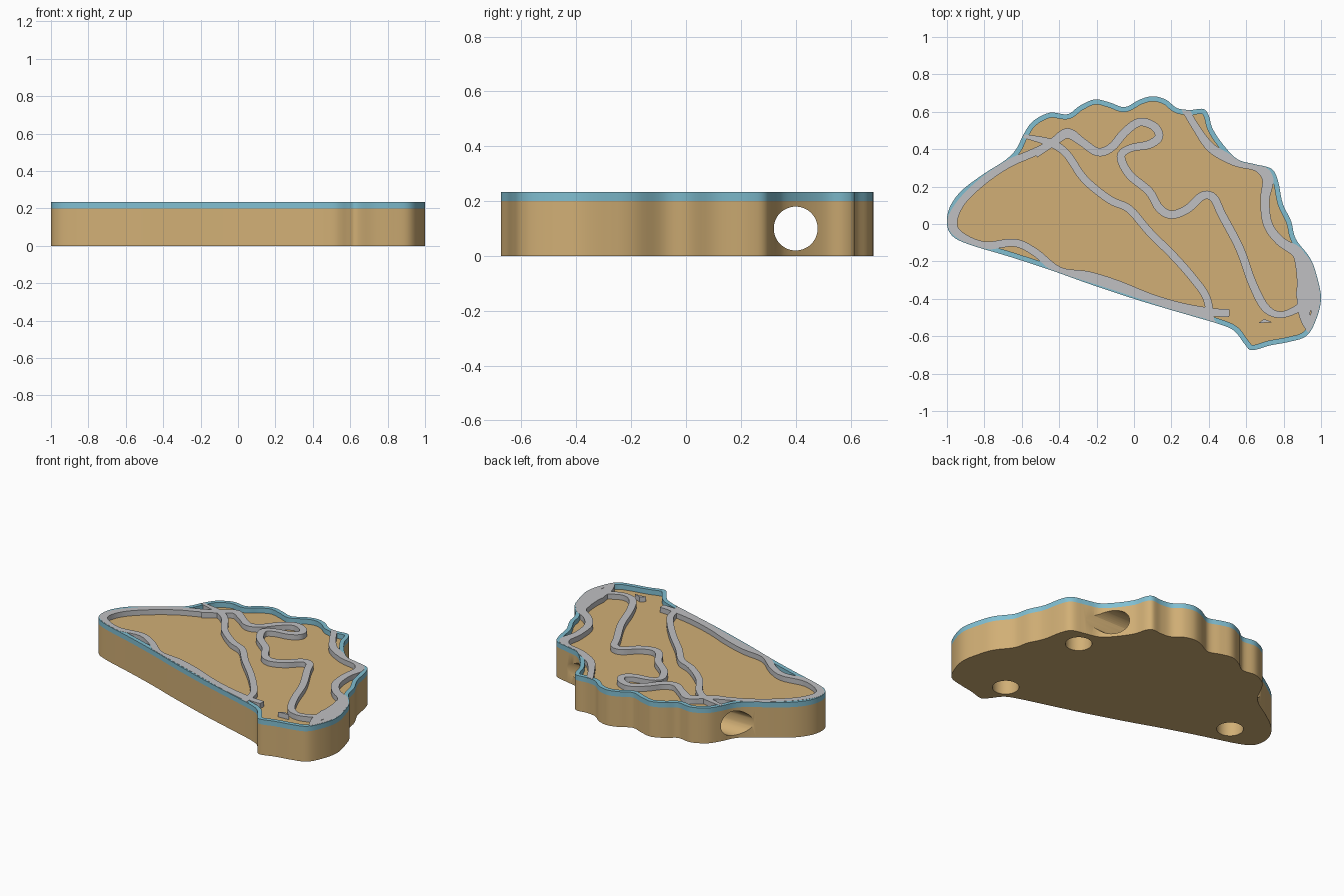
import bpy, bmesh, math
from mathutils import Vector

if "Cube" in bpy.data.objects:
    bpy.data.objects.remove(bpy.data.objects["Cube"])

FLOOR, TOP = 0.2, 0.233


def material(name, rgb):
    m = bpy.data.materials.new(name)
    m.diffuse_color = (*rgb, 1)
    m.use_nodes = True
    m.node_tree.nodes["Principled BSDF"].inputs["Base Color"].default_value = m.diffuse_color
    return m


TAN = material("sand tan", (0.64, 0.43, 0.18))
BLUE = material("shore blue", (0.22, 0.52, 0.64))
GREY = material("path grey", (0.53, 0.53, 0.54))


def smooth(pts, closed, steps=5):
    """Catmull-Rom curve through the points (any number of components)."""
    pts = [Vector(p) for p in pts]
    n = len(pts)
    pick = (lambda i: pts[i % n]) if closed else (lambda i: pts[max(0, min(n - 1, i))])
    out = []
    for i in range(n if closed else n - 1):
        a, b, c, d = (pick(i + k) for k in (-1, 0, 1, 2))
        for s in range(steps):
            t = s / steps
            out.append(0.5 * (2 * b + (c - a) * t + (2 * a - 5 * b + 4 * c - d) * t * t
                              + (3 * b - a - 3 * c + d) * t ** 3))
    return out if closed else out + [pts[-1]]


def finish(name, bm, mat):
    bmesh.ops.recalc_face_normals(bm, faces=bm.faces)
    me = bpy.data.meshes.new(name)
    bm.to_mesh(me)
    bm.free()
    me.materials.append(mat)
    ob = bpy.data.objects.new(name, me)
    bpy.context.collection.objects.link(ob)
    return ob


def shade(ob):
    bpy.ops.object.select_all(action='DESELECT')
    ob.select_set(True)
    bpy.context.view_layer.objects.active = ob
    bpy.ops.object.shade_smooth_by_angle(angle=math.radians(35))


def prism(name, poly, z0, z1, mat):
    bm = bmesh.new()
    f = bm.faces.new([bm.verts.new((p[0], p[1], z0)) for p in poly])
    r = bmesh.ops.extrude_face_region(bm, geom=[f])
    for v in r["geom"]:
        if isinstance(v, bmesh.types.BMVert):
            v.co.z = z1
    return finish(name, bm, mat)


def strip(name, left, right, z0, z1, mat, closed=False):
    """Solid band between two matching side lines."""
    bm = bmesh.new()
    rows = [[bm.verts.new((p[0], p[1], z)) for p, z in
             ((a, z0), (b, z0), (b, z1), (a, z1))] for a, b in zip(left, right)]
    pairs = list(zip(rows, rows[1:]))
    if closed:
        pairs.append((rows[-1], rows[0]))
    else:
        bm.faces.new(rows[0])
        bm.faces.new(rows[-1])
    for p, q in pairs:
        for k in range(4):
            bm.faces.new((p[k], p[(k + 1) % 4], q[(k + 1) % 4], q[k]))
    return finish(name, bm, mat)


def normals(line, closed):
    n = len(line)
    out = []
    for i in range(n):
        a = line[i - 1] if closed or i else line[0]
        b = line[(i + 1) % n] if closed else line[min(i + 1, n - 1)]
        t = (b.xy - a.xy).normalized()
        out.append(Vector((t.y, -t.x)))
    return out


# Island outline, clockwise from the left tip
outline = smooth([
    (-1, 0), (-.985, .09), (-.92, .18), (-.8, .27), (-.69, .34), (-.63, .4), (-.59, .48),
    (-.54, .55), (-.45, .595), (-.355, .587), (-.29, .632), (-.21, .666), (-.13, .65),
    (-.05, .625), (.03, .665), (.1, .683), (.17, .665), (.23, .62), (.3, .61), (.37, .615),
    (.4, .58), (.42, .51), (.48, .42), (.555, .345), (.645, .32), (.735, .295), (.77, .23),
    (.795, .11), (.84, .015), (.865, -.08), (.94, -.18), (.975, -.27), (1, -.4), (.97, -.52),
    (.92, -.6), (.83, -.63), (.725, -.65), (.63, -.675), (.59, -.64), (.54, -.575),
    (.47, -.54), (.32, -.495), (.165, -.45), (0, -.4), (-.24, -.32), (-.45, -.245),
    (-.665, -.175), (-.88, -.11), (-.97, -.065)], True)
side = normals(outline, True)
inner = [p + n * 0.027 for p, n in zip(outline, side)]
limit = [p + n * 0.004 for p, n in zip(outline, side)]

# Slab with a cross bore and three blind sockets underneath
slab = prism("base_slab", outline, 0, FLOOR, TAN)


def bore(name, loc, depth, rot=(0, 0, 0)):
    bpy.ops.mesh.primitive_cylinder_add(vertices=48, radius=0.08, depth=depth,
                                        location=loc, rotation=rot)
    c = bpy.context.object
    c.name = name
    c.data.materials.append(TAN)
    m = slab.modifiers.new(name, 'BOOLEAN')
    m.operation, m.solver, m.object = 'DIFFERENCE', 'EXACT', c
    bpy.context.view_layer.objects.active = slab
    bpy.ops.object.modifier_apply(modifier=name)
    bpy.data.objects.remove(c)


bore("cross_bore", (0, .4, .1), 3, (0, math.pi / 2, 0))
for i, (x, y) in enumerate([(.6, .2), (.6, -.48), (-.75, 0)]):
    bore(f"socket_{i}", (x, y, 0), 0.24)
shade(slab)

# Raised rim along the shore
shade(strip("shore_rim", outline, inner, FLOOR, TOP, BLUE, True))


def clip(p):
    """Keep a point inside the shore line."""
    inside, n = False, len(limit)
    for i in range(n):
        a, b = limit[i - 1], limit[i]
        if (a.y > p.y) != (b.y > p.y) and p.x < a.x + (p.y - a.y) * (b.x - a.x) / (b.y - a.y):
            inside = not inside
    return p if inside else min(limit, key=lambda q: (q - p).length)


def path(name, pts, width):
    line = smooth([(*p, width, )[:3] if len(p) == 2 else p for p in pts], False)
    nrm = normals(line, False)
    left = [clip(p.xy + n * p.z / 2) for p, n in zip(line, nrm)]
    right = [clip(p.xy - n * p.z / 2) for p, n in zip(line, nrm)]
    shade(strip(name, left, right, FLOOR, TOP + .001, GREY))


# Raised paths; a third number sets a local width
path("middle_path", [
    (-.59, .47, .02), (-.45, .435), (-.36, .375), (-.265, .24), (-.13, .13), (-.025, .08),
    (.08, -.04), (.215, -.175), (.32, -.295), (.39, -.4), (.41, -.535)], .042)
path("winding_path", [
    (-.53, .375), (-.43, .44), (-.355, .485, .055), (-.28, .44), (-.195, .385), (-.12, .41),
    (-.05, .49), (.03, .545), (.11, .52), (.133, .465), (.08, .425), (-.02, .405, .04),
    (-.07, .36), (-.025, .265), (.08, .175), (.135, .085), (.2, .05), (.285, .08),
    (.365, .15), (.425, .14), (.47, .05), (.565, -.13), (.63, -.31), (.7, -.445),
    (.78, -.485, .035), (.87, -.455, .04), (.93, -.4)], .045)
path("west_shore_path", [
    (-.43, .44, .03), (-.53, .385), (-.665, .325), (-.8, .235), (-.92, .12), (-.972, .01, .055),
    (-.93, -.06), (-.8, -.115), (-.64, -.1), (-.53, -.15), (-.4, -.25), (-.24, -.275),
    (-.08, -.325), (.08, -.39), (.245, -.44), (.41, -.47), (.51, -.477)], .042)
path("south_shore_path", [
    (-.4, -.25), (-.24, -.3), (0, -.378), (.2, -.445), (.42, -.505)], .022)
path("east_shore_path", [
    (.27, .62, .04), (.335, .51, .04), (.415, .405), (.54, .335), (.66, .305), (.715, .24, .06),
    (.7, .13), (.715, 0), (.78, -.09), (.87, -.15, .06), (.9, -.22, .075), (.915, -.3, .09),
    (.93, -.38, .13), (.91, -.46, .07), (.925, -.53, .05), (.95, -.58, .03)], .05)
path("east_shore_branch", [
    (.87, -.13, .02), (.93, -.2, .03), (.965, -.28, .03), (.975, -.38, .05), (.965, -.48, .04),
    (.94, -.56, .03)], .03)
prism("small_wedge", [(.665, -.53), (.695, -.508), (.74, -.525)], FLOOR, TOP, GREY)
